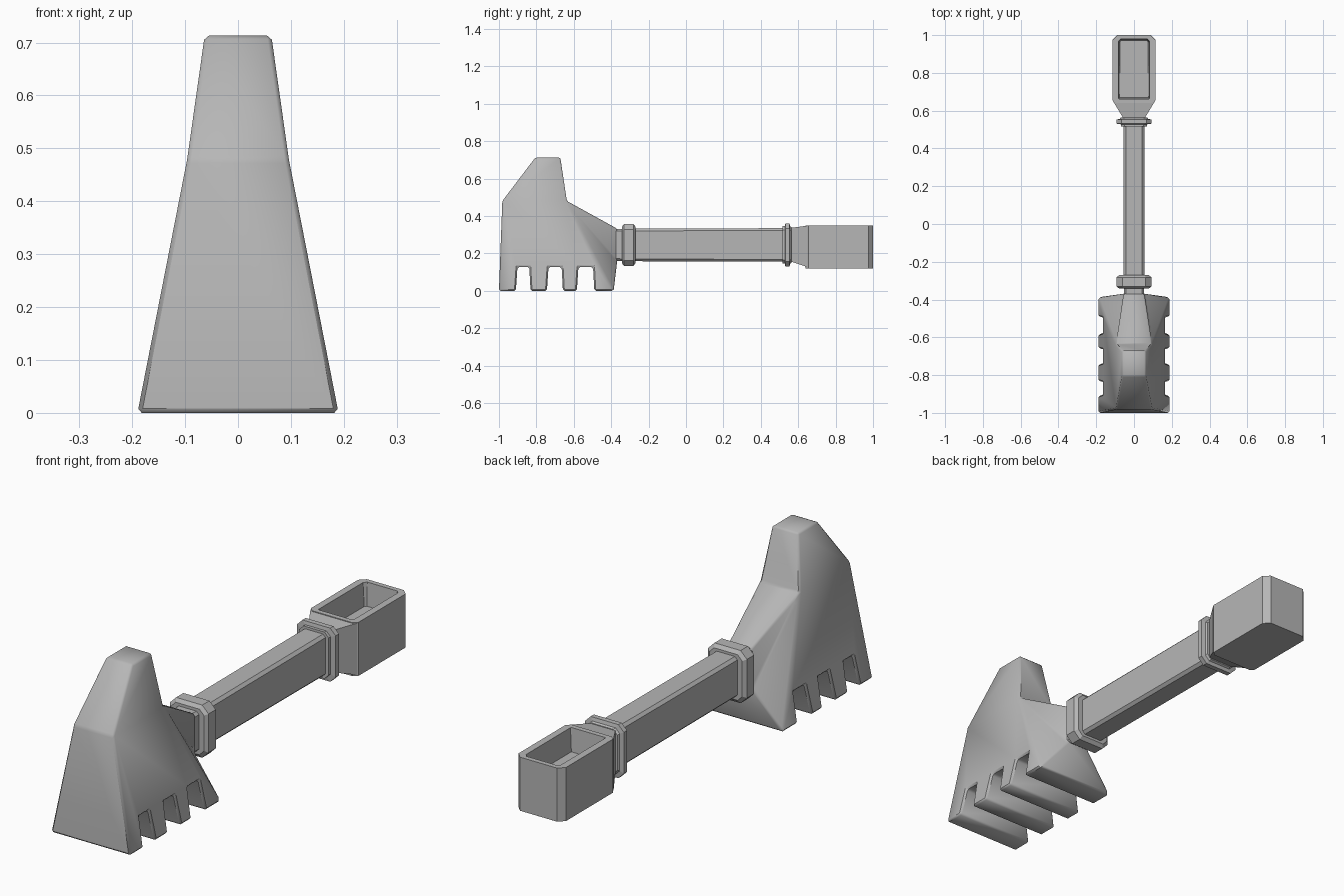
import bpy, bmesh
from math import radians

if "Cube" in bpy.data.objects:
    bpy.data.objects.remove(bpy.data.objects["Cube"])

grey = bpy.data.materials.new("dark_grey")
grey.diffuse_color = (.47, .47, .47, 1)
grey.use_nodes = True
grey.node_tree.nodes["Principled BSDF"].inputs["Base Color"].default_value = grey.diffuse_color


def finish(name, bm, bevel=0.0):
    bmesh.ops.recalc_face_normals(bm, faces=bm.faces[:])
    me = bpy.data.meshes.new(name)
    bm.to_mesh(me)
    bm.free()
    me.materials.append(grey)
    ob = bpy.data.objects.new(name, me)
    bpy.context.collection.objects.link(ob)
    if bevel:
        add_bevel(ob, bevel)
    return ob


def add_bevel(ob, width):
    m = ob.modifiers.new("edge_bevel", 'BEVEL')
    m.width = width
    m.segments = 1
    m.limit_method = 'ANGLE'
    m.angle_limit = 0.6


def smooth(ob, angle):
    """Apply modifiers, then shade smooth below the given angle."""
    bpy.ops.object.select_all(action='DESELECT')
    ob.select_set(True)
    bpy.context.view_layer.objects.active = ob
    bpy.ops.object.convert(target='MESH')
    bpy.ops.object.shade_smooth_by_angle(angle=radians(angle))


def bridge(bm, rings):
    """Skin a list of equal-length vertex loops and cap both ends."""
    loops = [[bm.verts.new(p) for p in r] for r in rings]
    for a, b in zip(loops, loops[1:]):
        for i in range(len(a)):
            j = (i + 1) % len(a)
            bm.faces.new((a[i], a[j], b[j], b[i]))
    bm.faces.new(loops[0])
    return bm.faces.new(loops[-1])


def octagon(y, hx, hz, c, zc=0.245):
    """Chamfered rectangle across the shaft axis."""
    q = [(hx, hz - c), (hx - c, hz), (c - hx, hz), (-hx, hz - c),
         (-hx, c - hz), (c - hx, -hz), (hx - c, -hz), (hx, c - hz)]
    return [(x, y, zc + z) for x, z in q]


def shaft_part(name, sections):
    bm = bmesh.new()
    bridge(bm, [octagon(*s) for s in sections])
    return finish(name, bm)


# Head: tapering tower with a wedge running back to the shaft
pts = {'f0': (.190, -1, 0), 'b0': (.190, -.387, 0),
       'f1': (.096, -.982, .48), 'b1': (.096, -.637, .48),
       'f2': (.063, -.805, .713), 'b2': (.063, -.672, .713),
       'n1': (.055, -.368, .332), 'n0': (.055, -.368, .158)}
bm = bmesh.new()
R = {k: bm.verts.new(p) for k, p in pts.items()}
L = {k: bm.verts.new((-p[0], p[1], p[2])) for k, p in pts.items()}
for V in (R, L):
    for f in ("f0 b0 b1 f1", "f1 b1 b2 f2", "b1 n0 n1", "b1 b0 n0"):
        bm.faces.new([V[k] for k in f.split()])
outline = "f0 f1 f2 b2 b1 n1 n0 b0".split()
for a, b in zip(outline, outline[1:] + outline[:1]):
    bm.faces.new((R[a], R[b], L[b], L[a]))
head = finish("head", bm)

# Slots that leave four teeth along the foot of the head
bm = bmesh.new()
for y0, y1 in ((-.911, -.830), (-.745, -.657), (-.585, -.489)):
    prof = [(y0, -.02), (y1, -.02), (y1 - .008, .126), (y0 + .010, .126)]
    bridge(bm, [[(x, y, z) for y, z in prof] for x in (-.3, .3)])
slots = finish("slot_cutter", bm)
slots.hide_render = True
cut = head.modifiers.new("slots", 'BOOLEAN')
cut.operation = 'DIFFERENCE'
cut.solver = 'EXACT'
cut.object = slots
add_bevel(head, .008)
smooth(head, 44)
bpy.data.objects.remove(slots)

# Shaft and its collars
shaft_part("shaft", [(-.40, .053, .085, .012), (-.28, .055, .087, .012),
                     (.60, .055, .09, .012)])
shaft_part("front_collar", [(-.342, .078, .098, .022), (-.331, .092, .113, .03),
                            (-.282, .092, .113, .03), (-.27, .078, .098, .022)])
shaft_part("rear_collar", [(.515, .07, .10, .02), (.528, .07, .10, .02),
                           (.531, .092, .115, .026), (.553, .092, .115, .026),
                           (.557, .075, .10, .02), (.565, .07, .095, .02)])

# Socket: neck flare, box and open recess on top
bm = bmesh.new()
neck = [(-.06, .565), (.06, .565), (.111, .65), (-.111, .65)]
rings = [[(x, y, (lo if y < .6 else hi)) for x, y in neck]
         for lo, hi in ((.155, .126), (.337, .348))]
bridge(bm, rings)
finish("socket_neck", bm)

bm = bmesh.new()
plan = [(-.095, .64), (.095, .64), (.113, .655), (.113, .975),
        (.088, 1.0), (-.088, 1.0), (-.113, .975), (-.113, .655)]
top = bridge(bm, [[(x, y, z) for x, y in plan] for z in (.120, .350)])
bmesh.ops.recalc_face_normals(bm, faces=bm.faces[:])
bm.normal_update()
bmesh.ops.inset_individual(bm, faces=[top], thickness=.023)
for v in top.verts:
    v.co.x *= .9
bm.normal_update()
bmesh.ops.inset_individual(bm, faces=[top], thickness=.008)
for v in top.verts:
    v.co.z -= .10
finish("socket", bm, .008)
